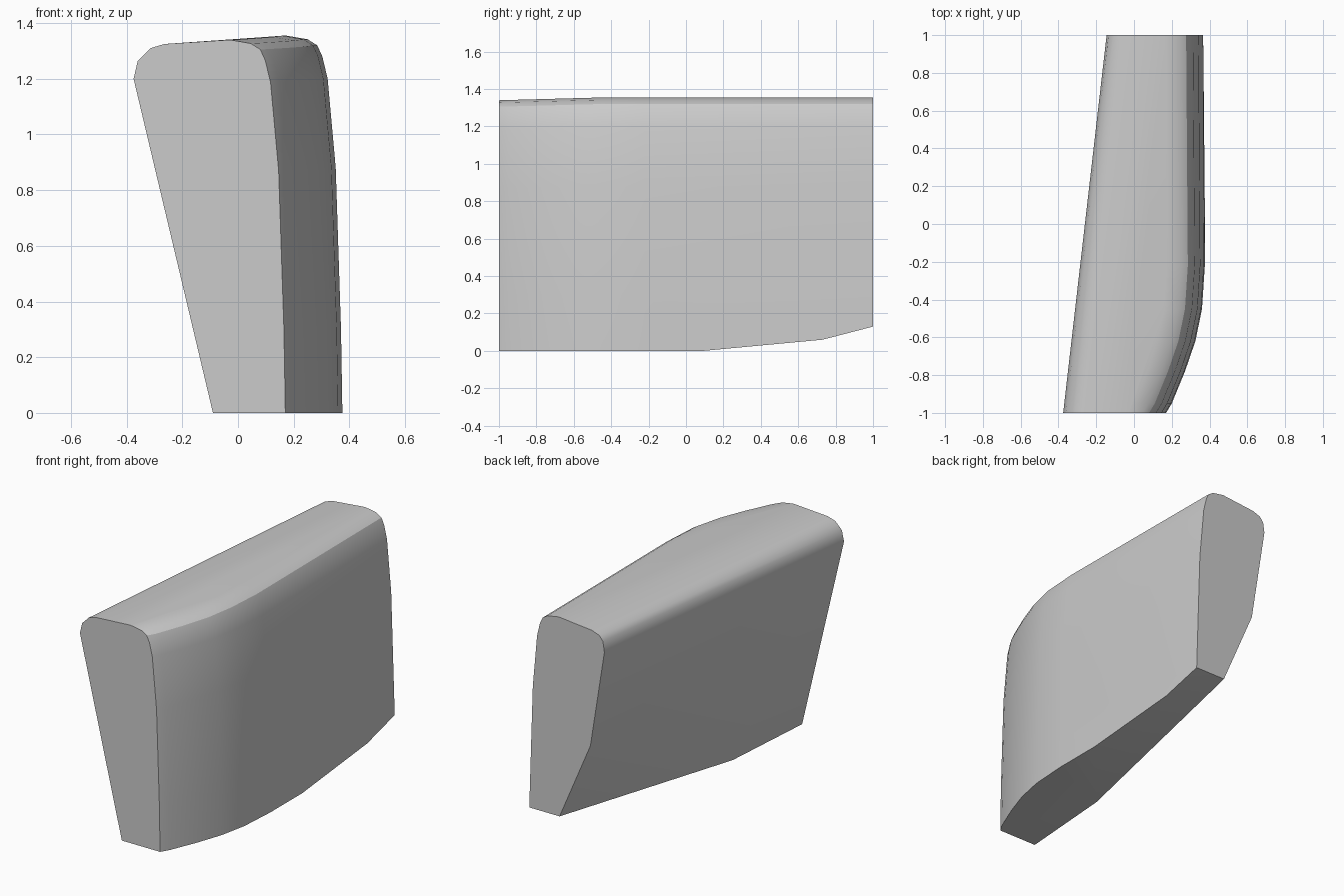
import bpy, bmesh

if "Cube" in bpy.data.objects:
    bpy.data.objects.remove(bpy.data.objects["Cube"])

pts = []

# right side: plan curve of the foot (x, y), swept by one upright profile (inset, z)
plan = [(0.17, -1), (0.20, -0.95), (0.27, -0.78), (0.325, -0.62), (0.36, -0.45),
        (0.375, -0.22), (0.375, 0.09), (0.366, 1)]
profile = [(0, 0), (0.005, 0.3), (0.024, 0.88), (0.053, 1.2), (0.072, 1.28),
           (0.09, 1.32), (0.125, 1.342), (0.2, 1.355)]
for x, y in plan:
    drop = 0.015 * max(0, min(1, (-y - 0.45) / 0.55))
    for inset, z in profile:
        if y > 0.5 and z == 0:
            continue
        pts.append((x - inset, y, z - drop * z / 1.355))

# left side: rounded shoulder and leaning face at front and back
pts += [(x, -1, z) for x, z in [(-0.09, 0), (-0.375, 1.2), (-0.36, 1.265),
                                (-0.315, 1.31), (-0.265, 1.325)]]
pts += [(x, 1, z) for x, z in [(-0.05, 0.62), (-0.145, 1.22), (-0.135, 1.285),
                               (-0.11, 1.315), (-0.06, 1.333)]]

# underside rising toward the back
pts += [(-0.045, -0.39, 0), (0.369, 0.73, 0.06), (0.366, 1, 0.13), (0.16, 1, 0.13)]
# drop profile points that fall below the raised back edge
pts = [p for p in pts if not (p[1] == 1 and p[2] < 0.1)]

# convex block through all the points
bm = bmesh.new()
for p in pts:
    bm.verts.new(p)
res = bmesh.ops.convex_hull(bm, input=bm.verts)
junk = {e for k in ("geom_interior", "geom_unused") for e in res[k]
        if isinstance(e, bmesh.types.BMVert)}
bmesh.ops.delete(bm, geom=list(junk), context='VERTS')
bmesh.ops.dissolve_limit(bm, angle_limit=0.01, verts=bm.verts, edges=bm.edges)
bmesh.ops.recalc_face_normals(bm, faces=bm.faces)
mesh = bpy.data.meshes.new("tapered_block")
bm.to_mesh(mesh)
bm.free()
block = bpy.data.objects.new("tapered_block", mesh)
bpy.context.collection.objects.link(block)
bpy.context.view_layer.objects.active = block
block.select_set(True)
bpy.ops.object.shade_smooth_by_angle(angle=0.52)
